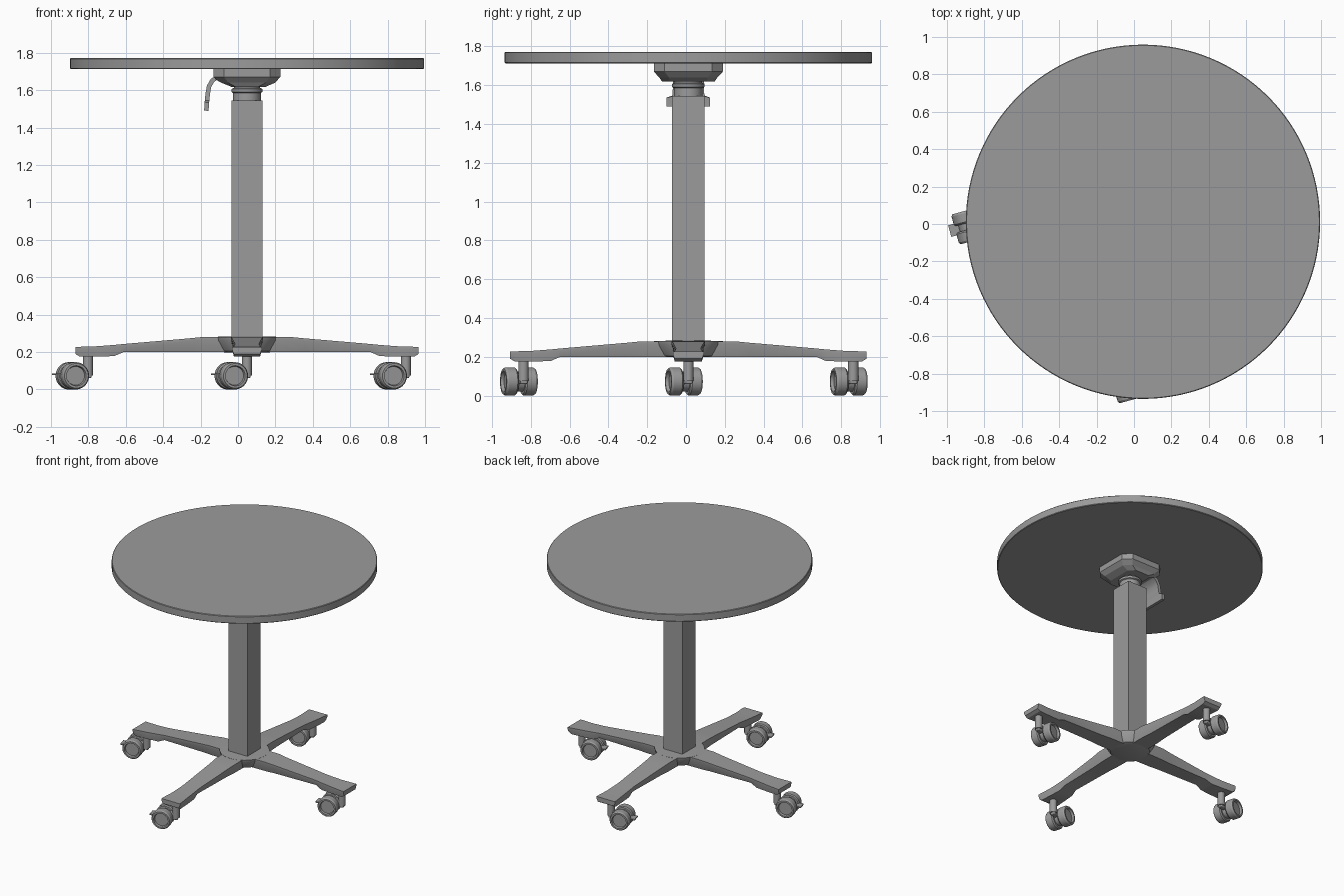
import bpy, bmesh, math
from mathutils import Matrix, Vector

old = bpy.data.objects.get("Cube")
if old:
    bpy.data.objects.remove(old, do_unlink=True)

CX, CY = 0.048, 0.012          # table axis

grey = bpy.data.materials.new("plain_grey")
grey.use_nodes = True
colour = (0.33, 0.33, 0.33, 1)
grey.diffuse_color = colour
grey.node_tree.nodes["Principled BSDF"].inputs["Base Color"].default_value = colour


def finish(name, bm, matrix=None, smooth=True, bevel=0):
    """Turn a bmesh into an object, placed relative to the table axis."""
    bmesh.ops.recalc_face_normals(bm, faces=bm.faces)
    mesh = bpy.data.meshes.new(name)
    bm.to_mesh(mesh)
    bm.free()
    mesh.materials.append(grey)
    obj = bpy.data.objects.new(name, mesh)
    bpy.context.collection.objects.link(obj)
    obj.matrix_world = Matrix.Translation((CX, CY, 0)) @ (matrix or Matrix())
    if bevel:
        mod = obj.modifiers.new("soft_edges", "BEVEL")
        mod.width, mod.segments = bevel, 2
    if smooth:
        bpy.ops.object.select_all(action="DESELECT")
        obj.select_set(True)
        bpy.context.view_layer.objects.active = obj
        bpy.ops.object.shade_smooth_by_angle(angle=math.radians(30))
    return obj


def loft(name, rings, **kw):
    """Skin equal-length rings of points and cap both ends."""
    bm = bmesh.new()
    rows = [[bm.verts.new(p) for p in ring] for ring in rings]
    n = len(rows[0])
    for a, b in zip(rows, rows[1:]):
        for i in range(n):
            j = (i + 1) % n
            bm.faces.new((a[i], a[j], b[j], b[i]))
    bm.faces.new(rows[0])
    bm.faces.new(rows[-1])
    return finish(name, bm, **kw)


def lathe(name, profile, sides=40, **kw):
    """Stack circles of (radius, z)."""
    turn = [2 * math.pi * i / sides for i in range(sides)]
    rings = [[(r * math.cos(t), r * math.sin(t), z) for t in turn] for r, z in profile]
    return loft(name, rings, **kw)


def box(name, low, high, **kw):
    bm = bmesh.new()
    bmesh.ops.create_cube(bm, size=1)
    for v in bm.verts:
        v.co = Vector([h if c > 0 else l for c, l, h in zip(v.co, low, high)])
    return finish(name, bm, **kw)


# Table top
R = 0.947
lathe("table_top", [(R - .004, 1.713), (R, 1.717), (R, 1.768), (R - .004, 1.772)], sides=128)

# Column and swivel collar
box("column", (-.083, -.083, .2), (.083, .083, 1.545), smooth=False)
lathe("collar", [(.074, 1.53), (.074, 1.585), (.083, 1.59), (.083, 1.607), (.07, 1.612), (.07, 1.66)])


# Bracket below the top, open towards the lever
def octagon(hx, hy, cut, z):
    return [(hx, hy - cut, z), (hx - cut, hy, z), (cut - hx, hy, z), (-hx, hy - cut, z),
            (-hx, cut - hy, z), (cut - hx, -hy, z), (hx - cut, -hy, z), (hx, cut - hy, z)]


bracket = loft("bracket", [octagon(.178, .178, .055, 1.713), octagon(.178, .178, .055, 1.67),
                           octagon(.15, .15, .05, 1.64), octagon(.1, .135, .04, 1.618)], smooth=False)
cutter = box("bracket_cutter", (-.3, -.112, 1.5), (-.085, .112, 1.69), smooth=False)
cutter.hide_render = True
cutter.hide_set(True)
notch = bracket.modifiers.new("lever_opening", "BOOLEAN")
notch.operation, notch.object = "DIFFERENCE", cutter

# Curved release lever, flaring to a wide grip
path = [(-.10, 1.675, .08), (-.155, 1.672, .08), (-.185, 1.652, .08), (-.203, 1.62, .08),
        (-.21, 1.58, .08), (-.213, 1.545, .083), (-.215, 1.535, .112), (-.217, 1.49, .112)]
rings = []
for i, (x, z, w) in enumerate(path):
    a, b = path[max(i - 1, 0)], path[min(i + 1, len(path) - 1)]
    d = Vector((b[0] - a[0], b[1] - a[1])).normalized() * .012
    ox, oz = d.y, -d.x
    rings.append([(x + ox, -w, z + oz), (x + ox, w, z + oz), (x - ox, w, z - oz), (x - ox, -w, z - oz)])
loft("lever", rings)

# Hub of the base
lathe("base_hub", [(.12, .198), (.14, .205), (.175, .262), (.178, .281), (.11, .283)])

# Four arms: distance, top half width, top z, bottom half width, bottom z
sections = [(0, .088, .28, .07, .2), (.24, .086, .28, .066, .2), (.31, .08, .273, .06, .2),
            (.66, .064, .243, .052, .2), (.71, .066, .238, .058, .178),
            (.8, .07, .231, .064, .176), (.895, .079, .228, .07, .176), (.918, .08, .227, .07, .19)]


def arm_ring(d, w, top, wb, low):
    lip = top - .014
    return [(d, -w, top), (d, w, top), (d, w, lip), (d, wb, low), (d, -wb, low), (d, -w, lip)]


# Casters all trail the same way; wheel axle is local y, trail is local -x
TRAIL, WHEEL = .087, .073
swivel = Matrix.Rotation(math.radians(15.3), 4, "Z")
wheel_profile = [(.048, .018), (.066, .018), (.073, .026), (.073, .072), (.066, .083),
                 (.054, .083), (.05, .066), (.02, .066)]
names = ["left", "back", "right", "front"]
for k, side in enumerate(names):
    spin = Matrix.Rotation(k * math.pi / 2, 4, "Z")
    loft(side + "_arm", [arm_ring(*s) for s in sections], matrix=spin)

    place = Matrix.Translation(spin @ Vector((.85, 0, 0))) @ swivel
    lathe(side + "_caster_stem", [(.026, .075), (.026, .18)], sides=24, matrix=place)
    axle = place @ Matrix.Translation((-TRAIL, 0, WHEEL))
    for s, tag in ((1, "inner"), (-1, "outer")):
        turn = Matrix.Rotation(-s * math.pi / 2, 4, "X")
        lathe(f"{side}_{tag}_wheel", wheel_profile, sides=36, matrix=axle @ turn)
    lathe(side + "_caster_body", [(.052, -.02), (.052, .02)], sides=28,
          matrix=axle @ Matrix.Rotation(math.pi / 2, 4, "X"))
    box(side + "_caster_neck", (-.06, -.019, .06), (.015, .019, .115), matrix=place, bevel=.006)
    box(side + "_brake_tab", (-.19, -.032, .076), (-.13, .032, .085), matrix=place, smooth=False)
